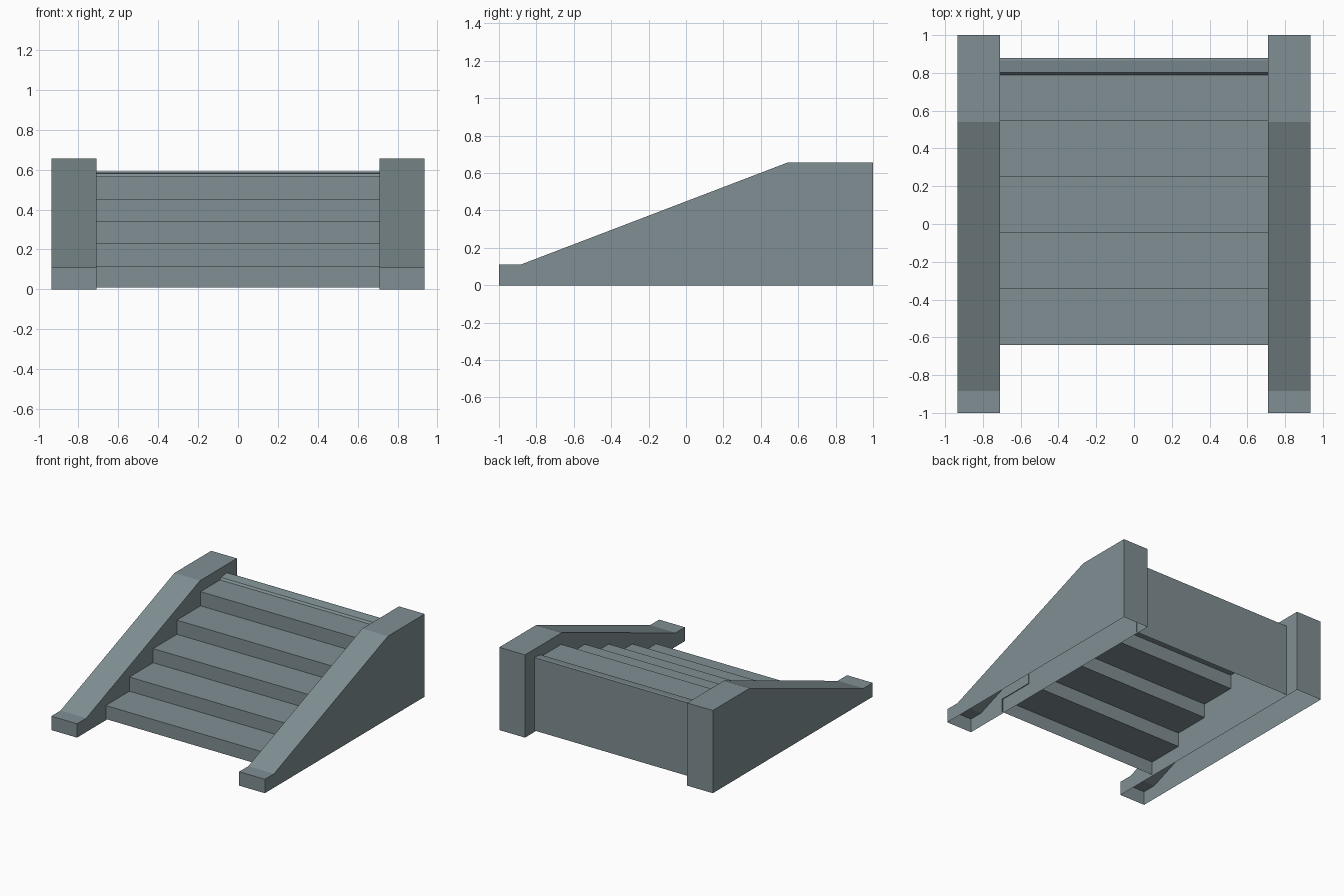
import bpy
import bmesh

cube = bpy.data.objects.get("Cube")
if cube:
    bpy.data.objects.remove(cube, do_unlink=True)

# Single slate grey material
COLOR = (0.215, 0.275, 0.295, 1.0)
slate = bpy.data.materials.new("slate_grey")
slate.use_nodes = True
slate.diffuse_color = COLOR
bsdf = next(n for n in slate.node_tree.nodes if n.type == "BSDF_PRINCIPLED")
bsdf.inputs["Base Color"].default_value = COLOR


def sweep_profile(name, profile, x0, x1, capped):
    """Sweep an open (y, z) profile from x0 to x1, leaving the underside open."""
    bm = bmesh.new()
    near = [bm.verts.new((x0, y, z)) for y, z in profile]
    far = [bm.verts.new((x1, y, z)) for y, z in profile]
    for i in range(len(profile) - 1):
        bm.faces.new((near[i], far[i], far[i + 1], near[i + 1]))
    if capped:
        bm.faces.new(near)
        bm.faces.new(far[::-1])
    mesh = bpy.data.meshes.new(name)
    bm.to_mesh(mesh)
    bm.free()
    mesh.materials.append(slate)
    obj = bpy.data.objects.new(name, mesh)
    bpy.context.collection.objects.link(obj)
    return obj


# Hollow side walls: low foot, long ramp, flat top and back
wall = [(-1, 0), (-1, 0.11), (-0.885, 0.11), (0.54, 0.655), (1, 0.655), (1, 0)]
INNER, OUTER = 0.71, 0.935
sweep_profile("left_side_wall", wall, INNER, OUTER, True)
sweep_profile("right_side_wall", wall, -OUTER, -INNER, True)

# Folded sheet of steps, tucked slightly into the hollow walls
STEPS, FIRST_Y, DEPTH = 5, -0.64, 0.2965
BASE_Z, FIRST_Z, RISE = 0.01, 0.117, 0.112
steps = [(FIRST_Y, BASE_Z)]
for i in range(STEPS):
    y, z = FIRST_Y + i * DEPTH, FIRST_Z + i * RISE
    steps.append((y, z))
    if i < STEPS - 1:
        steps.append((y + DEPTH, z))

# Raised lip at the top landing, then the back panel
steps += [(0.79, 0.565), (0.802, 0.58), (0.865, 0.59), (0.88, 0.588), (0.88, BASE_Z)]
TUCK = 0.006
sweep_profile("staircase", steps, -INNER - TUCK, INNER + TUCK, False)
